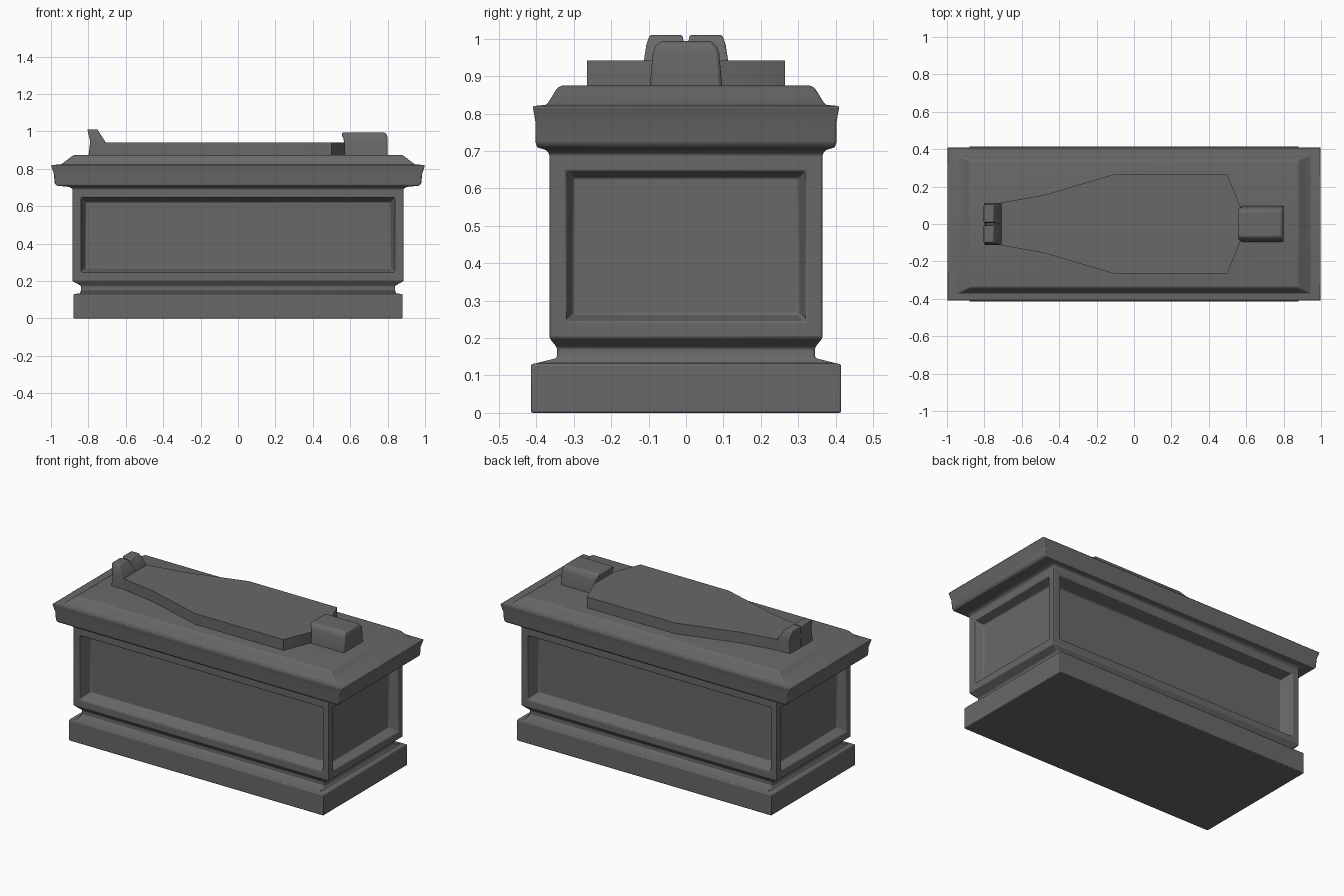
import bpy, bmesh, math

if "Cube" in bpy.data.objects:
    bpy.data.objects.remove(bpy.data.objects["Cube"])

stone = bpy.data.materials.new("dark grey stone")
stone.diffuse_color = (0.14, 0.14, 0.14, 1)
stone.use_nodes = True
stone.node_tree.nodes["Principled BSDF"].inputs["Base Color"].default_value = stone.diffuse_color


def finish(name, bm, bevel):
    bmesh.ops.recalc_face_normals(bm, faces=bm.faces)
    me = bpy.data.meshes.new(name)
    bm.to_mesh(me)
    bm.free()
    me.materials.append(stone)
    ob = bpy.data.objects.new(name, me)
    bpy.context.collection.objects.link(ob)
    if bevel:
        m = ob.modifiers.new("soft edges", 'BEVEL')
        m.width, m.segments = bevel, 2
        m.limit_method, m.angle_limit = 'ANGLE', math.radians(30)
    bpy.ops.object.select_all(action='DESELECT')
    ob.select_set(True)
    bpy.context.view_layer.objects.active = ob
    bpy.ops.object.shade_smooth_by_angle(angle=math.radians(35))
    return ob


def loft(rings):
    """Skin a stack of equal-length point rings and cap both ends."""
    bm = bmesh.new()
    vs = [[bm.verts.new(p) for p in r] for r in rings]
    n = len(vs[0])
    for a, b in zip(vs, vs[1:]):
        for i in range(n):
            j = (i + 1) % n
            bm.faces.new((a[i], a[j], b[j], b[i]))
    bm.faces.new(vs[0][::-1])
    bm.faces.new(vs[-1])
    bm.normal_update()
    return bm


def rect(x0, x1, y0, y1, z):
    return [(x0, y0, z), (x1, y0, z), (x1, y1, z), (x0, y1, z)]


# Tomb chest: plinth, neck, panelled body, cornice and raised lid
profile = [(.88, .415, 0), (.88, .415, .13), (.845, .38, .137), (.84, .345, .147),
           (.84, .345, .175), (.885, .365, .2), (.885, .365, .692), (.9, .375, .703),
           (.97, .398, .71), (.98, .402, .722), (.985, .402, .775), (1, .41, .82),
           (.945, .372, .824), (.89, .346, .866), (.875, .335, .875)]
bm = loft([rect(-x, x, -y, y, z) for x, y, z in profile])
body = [f for f in bm.faces if f.calc_center_median().z > .4
        and f.calc_center_median().z < .5 and abs(f.normal.z) < .1]
for f in body:
    long_side = abs(f.normal.y) > .5
    bmesh.ops.inset_individual(bm, faces=[f], thickness=.063)
    bmesh.ops.inset_individual(bm, faces=[f], thickness=.035 if long_side else .026,
                               depth=-.075 if long_side else -.055)
finish("tomb_chest", bm, .005)

# Effigy body: tapered slab
half = [(-.79, .10), (-.48, .155), (-.11, .265), (.50, .265), (.57, .09)]
outline = [(x, -y) for x, y in half] + [(x, y) for x, y in reversed(half)]
finish("effigy_body", loft([[(x, y, z) for x, y in outline] for z in (.865, .942)]), 0)

# Head: softly domed block
finish("effigy_head", loft([rect(.57, .80, -.097, .097, .865),
                            rect(.565, .80, -.089, .089, .96),
                            rect(.555, .797, -.083, .083, .978),
                            rect(.555, .788, -.068, .068, .994)]), .008)

# Feet: an upright pair with a narrow gap, joined by a lower web
for name, s in (("left_foot", 1), ("right_foot", -1)):
    rings = [rect(-.80, -.70, 0, .113, .865), rect(-.79, -.71, 0, .112, .945),
             rect(-.80, -.735, .005, .106, .985), rect(-.805, -.752, .01, .097, 1.01)]
    finish(name, loft([[(x, s * y, z) for x, y, z in r] for r in rings]), .004)
finish("foot_web", loft([rect(-.79, -.715, -.02, .02, .9),
                         rect(-.79, -.72, -.02, .02, .96),
                         rect(-.79, -.745, -.012, .012, .992)]), 0)
